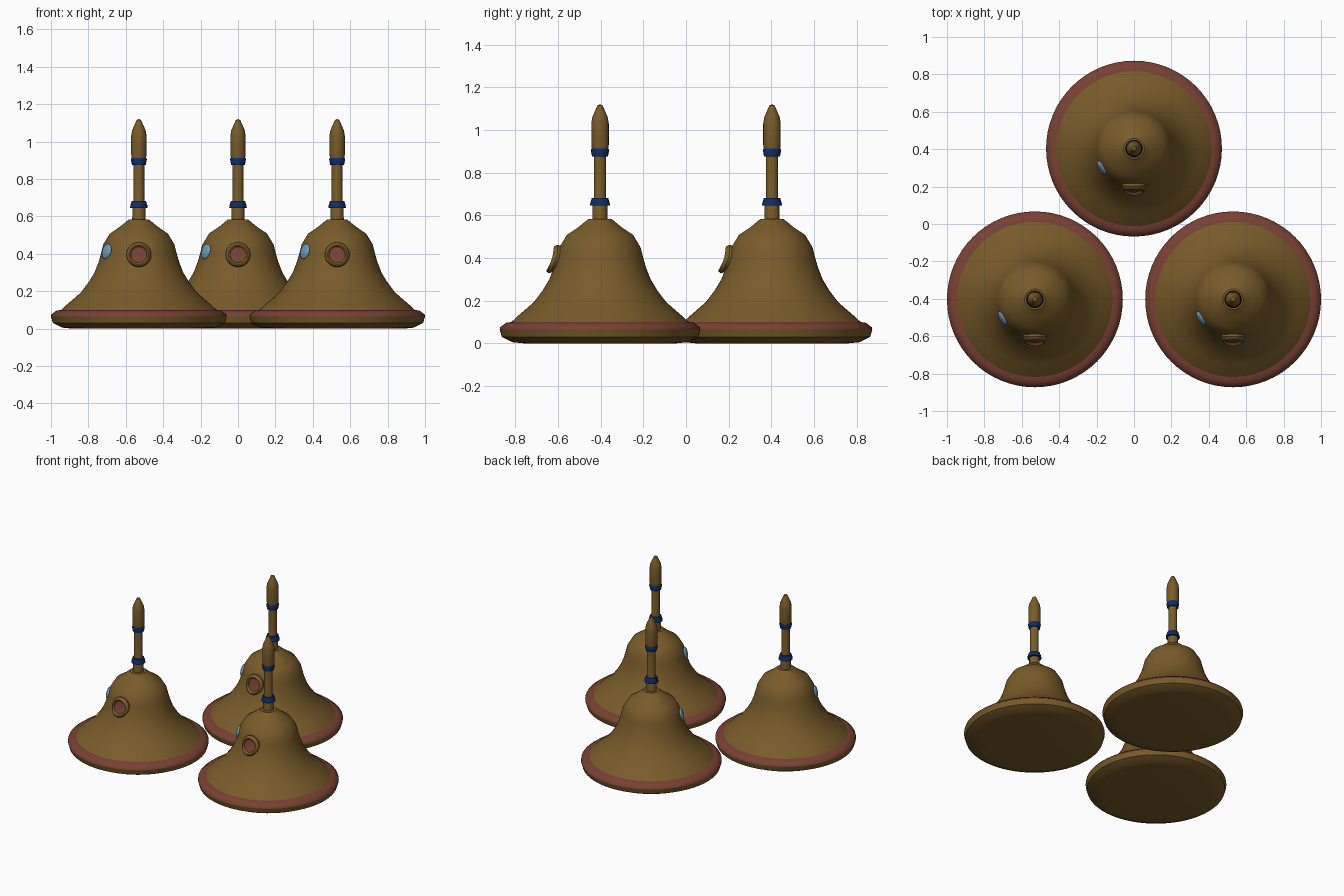
import bpy, bmesh, math
from mathutils import Matrix, Vector

cube = bpy.data.objects.get("Cube")
if cube:
    bpy.data.objects.remove(cube)


def material(name, rgb):
    m = bpy.data.materials.new(name)
    m.use_nodes = True
    m.diffuse_color = (*rgb, 1)
    m.node_tree.nodes["Principled BSDF"].inputs["Base Color"].default_value = (*rgb, 1)
    return m


BRONZE = material("bronze brown", (0.19, 0.105, 0.023))
RED = material("brick red", (0.19, 0.052, 0.034))
NAVY = material("navy blue", (0.005, 0.025, 0.13))
SKY = material("pale blue", (0.17, 0.32, 0.48))


def finish(name, bm, mats, angle=35):
    bmesh.ops.remove_doubles(bm, verts=bm.verts, dist=1e-5)
    bmesh.ops.recalc_face_normals(bm, faces=bm.faces)
    mesh = bpy.data.meshes.new(name)
    bm.to_mesh(mesh)
    bm.free()
    for m in mats:
        mesh.materials.append(m)
    ob = bpy.data.objects.new(name, mesh)
    bpy.context.collection.objects.link(ob)
    bpy.ops.object.select_all(action='DESELECT')
    ob.select_set(True)
    bpy.context.view_layer.objects.active = ob
    bpy.ops.object.shade_smooth_by_angle(angle=math.radians(angle))
    return ob


def lathe(profile, steps=48):
    """Spin (radius, height) points about z."""
    bm = bmesh.new()
    pts = [bm.verts.new((r, 0, z)) for r, z in profile]
    edges = [bm.edges.new(pair) for pair in zip(pts, pts[1:])]
    bmesh.ops.spin(bm, geom=pts + edges, axis=(0, 0, 1), cent=(0, 0, 0),
                   angle=math.tau, steps=steps, use_merge=True)
    bmesh.ops.remove_doubles(bm, verts=bm.verts, dist=1e-5)
    return bm


BODY = [(0, 0.005), (0.36, 0), (0.41, 0.005), (0.46, 0.03), (0.47, 0.065)]
RIM = [(0.47, 0.065), (0.468, 0.075), (0.44, 0.096), (0.41, 0.1)]
DOME = [(0.415, 0.1), (0.385, 0.128), (0.35, 0.158), (0.31, 0.193), (0.267, 0.25),
        (0.237, 0.3), (0.214, 0.36), (0.2, 0.41), (0.19, 0.45), (0.155, 0.508),
        (0.1, 0.545), (0.055, 0.582), (0, 0.584)]
STEM = [(0.036, 0.57), (0.034, 0.65), (0.029, 0.67), (0.029, 0.89)]
TIP = [(0, 0.9), (0.036, 0.9), (0.041, 0.93), (0.041, 1.03), (0.036, 1.06),
       (0.012, 1.115), (0, 1.12)]
COLLARS = {"lower_collar": [(0.02, 0.645), (0.047, 0.645), (0.045, 0.66), (0.038, 0.682), (0.02, 0.682)],
           "upper_collar": [(0.02, 0.875), (0.037, 0.875), (0.043, 0.905), (0.04, 0.912), (0.02, 0.912)]}
MEDALLION = [(0, 0.006), (0.042, 0.006), (0.044, 0.012), (0.052, 0.016),
             (0.06, 0.01), (0.066, -0.004), (0.062, -0.022), (0, -0.024)]


def build_medallion():
    # Round plaque facing forward, bent to hug the flare of the bell
    bm = lathe(MEDALLION, 32)
    for f in bm.faces:
        c = f.calc_center_median()
        f.material_index = int(c.z > 0 and math.hypot(c.x, c.y) < 0.042)
    bm.transform(Matrix.Rotation(math.pi / 2, 4, 'X'))
    for v in bm.verts:
        h = v.co.z
        v.co.y += -0.21 + 0.31 * h - 3.2 * h * h
        v.co.z += 0.395
    return finish("medallion", bm, [BRONZE, RED])


def build_window():
    # Shallow round lens on the front right of the dome
    bm = bmesh.new()
    bmesh.ops.create_uvsphere(bm, u_segments=24, v_segments=12, radius=1)
    normal = Vector((-0.84, -0.5, 0.24)).normalized()
    bm.transform(Matrix.Translation((-0.172, -0.102, 0.412))
                 @ normal.to_track_quat('Z', 'Y').to_matrix().to_4x4()
                 @ Matrix.Diagonal((0.042, 0.042, 0.014, 1)))
    return finish("side_window", bm, [SKY], 60)


# One complete bell
parts = [finish("bell_base", lathe(BODY, 64), [BRONZE]),
         finish("bell_rim", lathe(RIM, 64), [RED], 45),
         finish("bell_dome", lathe(DOME, 64), [BRONZE]),
         finish("stem", lathe(STEM, 24), [BRONZE]),
         finish("stem_tip", lathe(TIP, 24), [BRONZE])]
parts += [finish(name, lathe(p, 24), [NAVY]) for name, p in COLLARS.items()]
parts += [build_medallion(), build_window()]

# Three bells in a triangle
for place, x, y in (("front_right", -0.53, -0.403), ("front_left", 0.53, -0.403), ("back", 0, 0.403)):
    for part in parts:
        ob = part if place == "back" else part.copy()
        ob.name = place + "_" + part.name
        ob.location = (x, y, 0)
        if ob is not part:
            bpy.context.collection.objects.link(ob)
